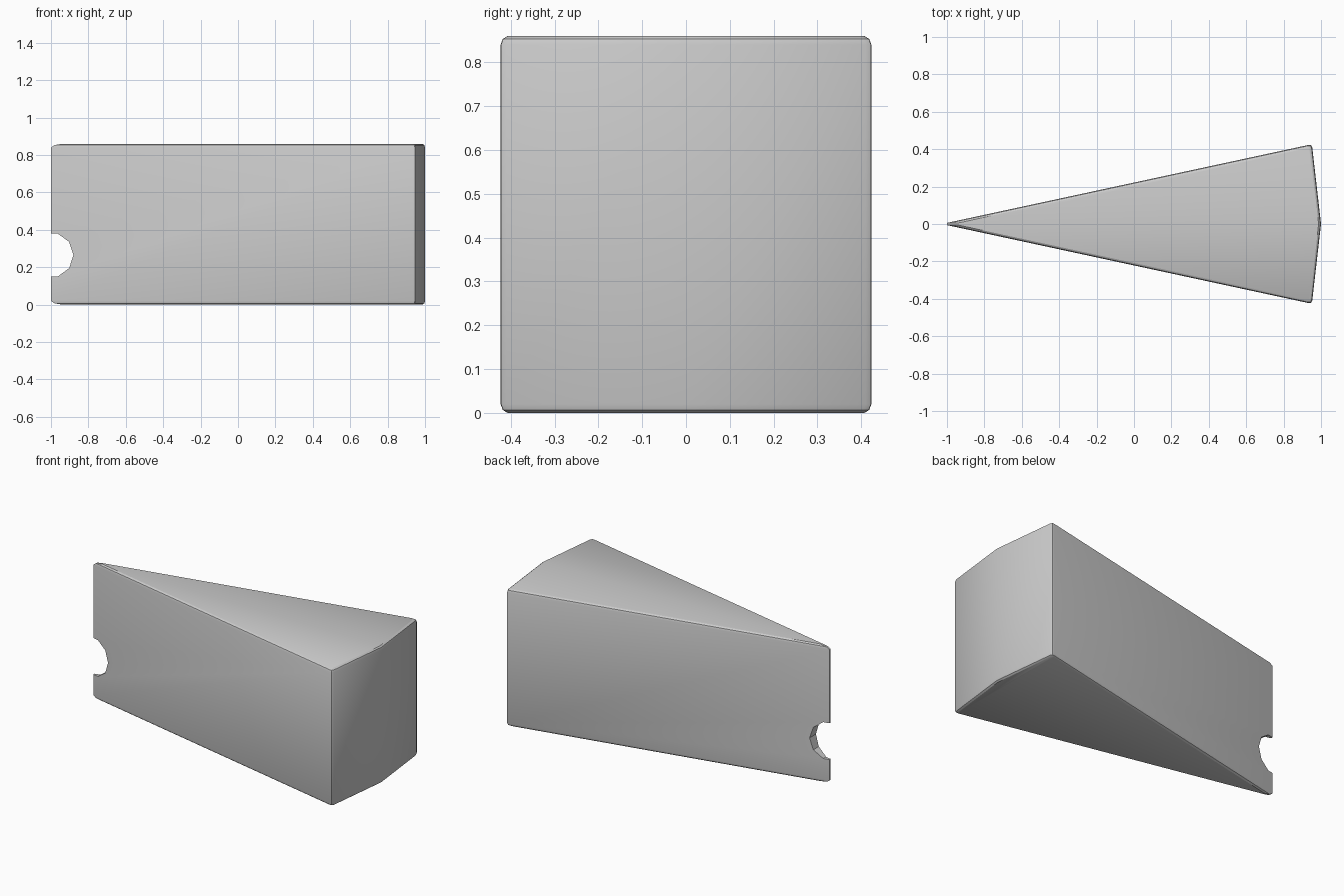
import bpy, bmesh, math

if "Cube" in bpy.data.objects:
    bpy.data.objects.remove(bpy.data.objects["Cube"])

HEIGHT = 0.86
CENTRE_X = 0.647  # centre of the kite's inscribed circle
RADIUS = 0.351

# Plan outline: blunt tip, eased outer corners, slightly pointed back
half = [(-1, -0.006), (0.935, -0.423), (0.946, -0.422), (0.953, -0.41)]
plan = half + [(1, 0)] + [(x, -y) for x, y in reversed(half)]

# Rounded top and bottom rims: (inset, height)
lower = [(0.013, 0), (0.004, 0.007), (0, 0.02)]
levels = lower + [(i, HEIGHT - z) for i, z in reversed(lower)]


def inset_ring(bm, inset, z):
    s = 1 - inset / RADIUS
    return [bm.verts.new((CENTRE_X + (x - CENTRE_X) * s, y * s, z)) for x, y in plan]


# Wedge body
bm = bmesh.new()
rings = [inset_ring(bm, i, z) for i, z in levels]
n = len(plan)
for a, b in zip(rings, rings[1:]):
    for k in range(n):
        m = (k + 1) % n
        bm.faces.new((a[k], a[m], b[m], b[k]))
bm.faces.new(list(reversed(rings[0])))
bm.faces.new(rings[-1])
bmesh.ops.recalc_face_normals(bm, faces=bm.faces)
mesh = bpy.data.meshes.new("wedge")
bm.to_mesh(mesh)
bm.free()
wedge = bpy.data.objects.new("wedge", mesh)
bpy.context.collection.objects.link(wedge)

# Ten-sided hole bitten out of the tip
bm = bmesh.new()
front = [bm.verts.new((-1 + 0.12 * math.cos(k * math.tau / 10), -0.2,
                       0.265 + 0.12 * math.sin(k * math.tau / 10))) for k in range(10)]
face = bm.faces.new(front)
ext = bmesh.ops.extrude_face_region(bm, geom=[face], use_keep_orig=True)
for v in ext["geom"]:
    if isinstance(v, bmesh.types.BMVert):
        v.co.y = 0.2
bmesh.ops.recalc_face_normals(bm, faces=bm.faces)
cut_mesh = bpy.data.meshes.new("hole_cutter")
bm.to_mesh(cut_mesh)
bm.free()
cutter = bpy.data.objects.new("hole_cutter", cut_mesh)
bpy.context.collection.objects.link(cutter)
cutter.hide_render = True

mod = wedge.modifiers.new("hole", "BOOLEAN")
mod.operation = "DIFFERENCE"
mod.solver = "EXACT"
mod.object = cutter
bpy.context.view_layer.objects.active = wedge
wedge.select_set(True)
bpy.ops.object.modifier_apply(modifier=mod.name)
bpy.data.objects.remove(cutter)
bpy.ops.object.shade_smooth_by_angle(angle=math.radians(35))
